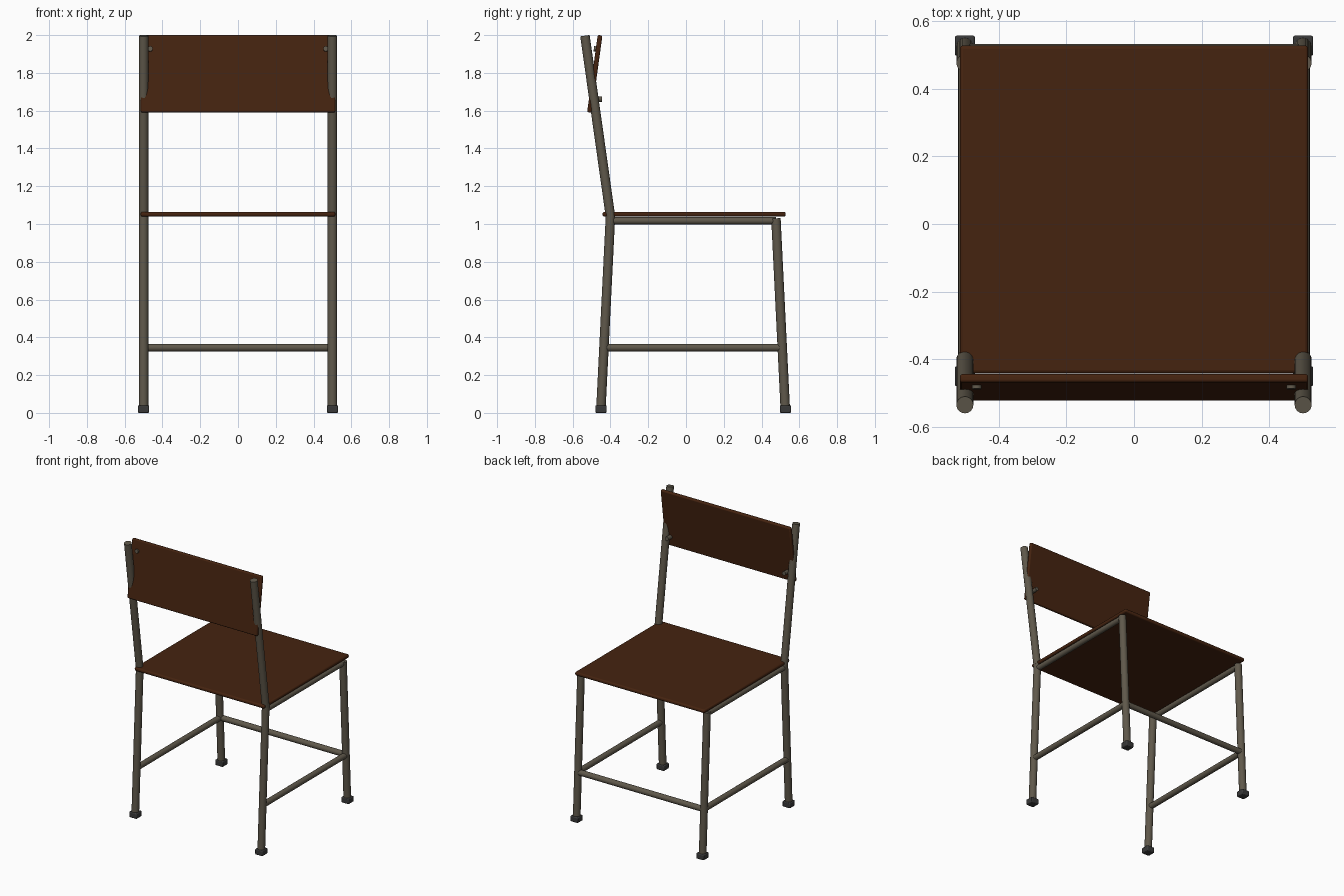
import bpy, math
from mathutils import Vector

if "Cube" in bpy.data.objects:
    bpy.data.objects.remove(bpy.data.objects["Cube"])


def material(name, rgb):
    m = bpy.data.materials.new(name)
    m.diffuse_color = (*rgb, 1)
    m.use_nodes = True
    m.node_tree.nodes["Principled BSDF"].inputs["Base Color"].default_value = m.diffuse_color
    return m


WOOD = material("brown wood", (0.060, 0.017, 0.005))
METAL = material("grey metal", (0.115, 0.098, 0.070))
RUBBER = material("dark rubber", (0.040, 0.040, 0.040))


def finish(ob, name, mat, smooth=True):
    ob.name = name
    ob.data.materials.append(mat)
    if smooth:
        bpy.ops.object.shade_smooth_by_angle(angle=math.radians(40))
    return ob


def tube(name, a, b, r, mat=METAL, verts=24):
    a, b = Vector(a), Vector(b)
    d = b - a
    bpy.ops.mesh.primitive_cylinder_add(
        vertices=verts, radius=r, depth=d.length, location=(a + b) / 2,
        rotation=d.to_track_quat('Z', 'Y').to_euler())
    return finish(bpy.context.object, name, mat)


def ball(name, p, r):
    bpy.ops.mesh.primitive_uv_sphere_add(segments=24, ring_count=12, radius=r, location=p)
    return finish(bpy.context.object, name, METAL)


def box(name, center, size, mat, bevel, segments=3, tilt=0.0):
    bpy.ops.mesh.primitive_cube_add(size=1, location=center, rotation=(tilt, 0, 0))
    ob = bpy.context.object
    ob.scale = size
    bpy.ops.object.transform_apply(location=False, rotation=False, scale=True)
    mod = ob.modifiers.new("rounded edges", 'BEVEL')
    mod.width, mod.segments = bevel, segments
    return finish(ob, name, mat)


# Seat board and the tilted backrest board
box("seat", (0, 0.043, 1.052), (1.03, 0.97, 0.025), WOOD, 0.010)
slope = math.atan2(0.055, 0.40)
box("backrest", (0, -0.483, 1.795), (1.03, 0.025, 0.412), WOOD, 0.008, tilt=-slope)

R = 0.025
for side, x in (("left", -0.5), ("right", 0.5)):
    # Bent back post: leg and backrest upright
    knee = (x, -0.40, 1.04)
    tube(f"{side}_back_leg", (x, -0.451, 0.01), knee, R)
    ball(f"{side}_back_knee", knee, R)
    tube(f"{side}_back_post", knee, (x, -0.535, 1.997), R)
    # Opposite leg with the seat rail
    tube(f"{side}_front_leg", (x, 0.526, 0.01), (x, 0.476, 1.03), R)
    tube(f"{side}_seat_rail", (x, -0.40, 1.017), (x, 0.476, 1.017), 0.019)
    # Side stretcher
    tube(f"{side}_stretcher", (x, -0.434, 0.345), (x, 0.510, 0.345), 0.020)
    # Rubber feet
    for end, y in (("back", -0.45), ("front", 0.527)):
        box(f"{side}_{end}_foot", (x, y, 0.02), (0.06, 0.06, 0.04), RUBBER, 0.006, 2)
    # Bolts holding the backrest
    bx = x * 0.93
    tube(f"{side}_upper_bolt", (bx, -0.488, 1.928), (bx, -0.465, 1.925), 0.014, METAL, 12)
    tube(f"{side}_lower_bolt", (bx, -0.505, 1.657), (bx, -0.445, 1.661), 0.014, METAL, 12)

# Cross stretcher between the +y legs
tube("cross_stretcher", (-0.5, 0.512, 0.345), (0.5, 0.512, 0.345), 0.020)
